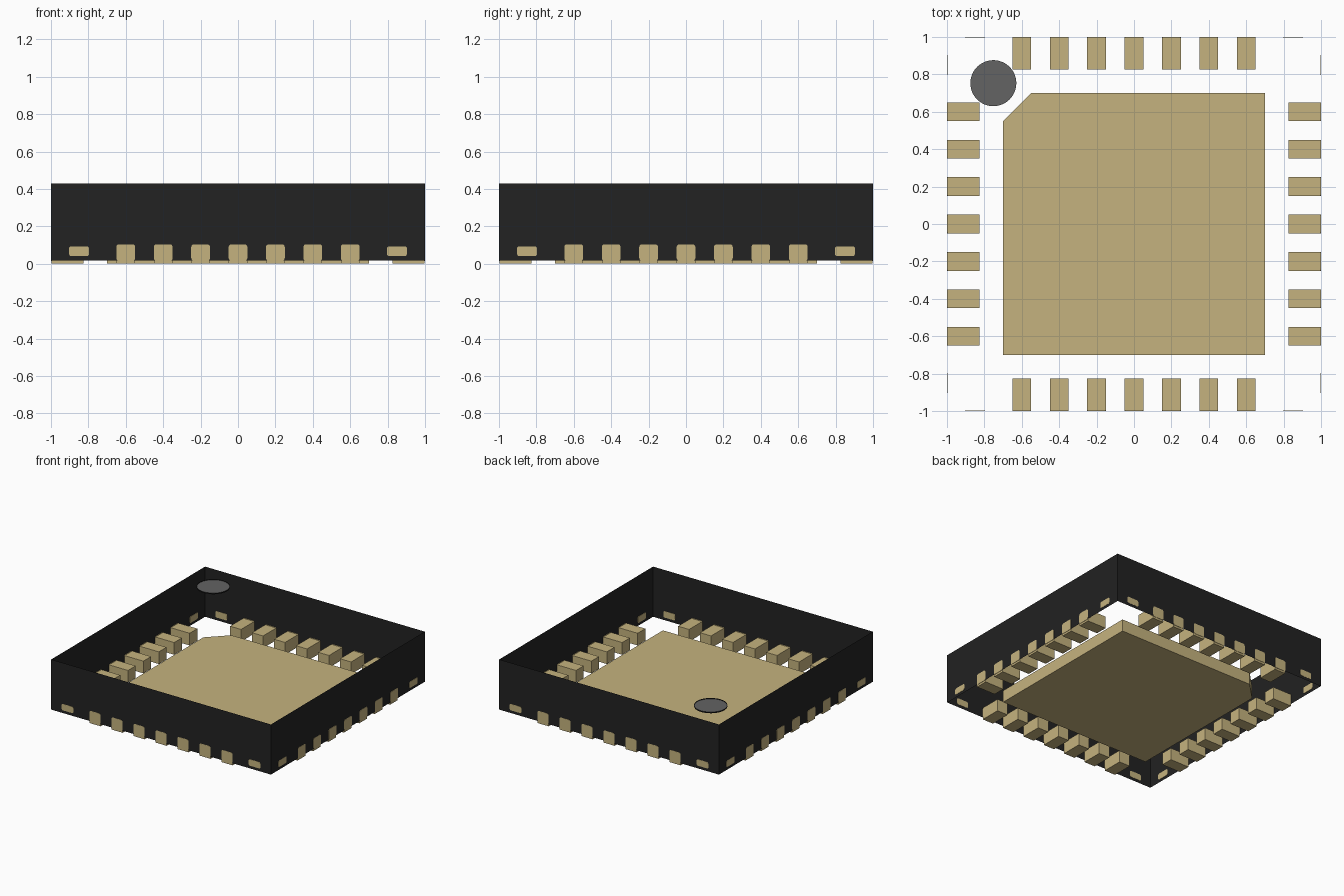
import bpy, bmesh, math
from mathutils import Matrix, Vector

cube = bpy.data.objects.get("Cube")
if cube:
    bpy.data.objects.remove(cube, do_unlink=True)


def material(name, rgb):
    m = bpy.data.materials.new(name)
    m.use_nodes = True
    m.diffuse_color = (*rgb, 1)
    m.node_tree.nodes["Principled BSDF"].inputs["Base Color"].default_value = (*rgb, 1)
    return m


GOLD = material("pale gold", (0.56, 0.45, 0.21))
BLACK = material("black plastic", (0.016, 0.016, 0.016))
GREY = material("marker grey", (0.125, 0.125, 0.125))

BOTTOM, TOP, HALF = 0.018, 0.43, 0.9985   # body height range and half width
PAD_TOP = 0.1


def prism(name, outline, lo, hi, mat, matrix=Matrix(), caps=True):
    """Extrude a 2D outline along local z, then place it with a matrix."""
    bm = bmesh.new()
    low = [bm.verts.new((x, y, lo)) for x, y in outline]
    high = [bm.verts.new((x, y, hi)) for x, y in outline]
    n = len(outline)
    for i in range(n):
        j = (i + 1) % n
        bm.faces.new((low[i], low[j], high[j], high[i]))
    if caps:
        bm.faces.new(low[::-1])
        bm.faces.new(high)
    bm.transform(matrix)
    bmesh.ops.recalc_face_normals(bm, faces=bm.faces)
    mesh = bpy.data.meshes.new(name)
    bm.to_mesh(mesh)
    bm.free()
    mesh.materials.append(mat)
    obj = bpy.data.objects.new(name, mesh)
    bpy.context.collection.objects.link(obj)
    return obj


def rect(x0, x1, y0, y1):
    return [(x0, y0), (x1, y0), (x1, y1), (x0, y1)]


def rounded_rect(cx, cy, w, h, r, steps=4):
    pts = []
    for q, (sx, sy) in enumerate(((1, 1), (-1, 1), (-1, -1), (1, -1))):
        for s in range(steps + 1):
            a = math.radians(90 * (q + s / steps))
            pts.append((cx + sx * (w / 2 - r) + r * math.cos(a),
                        cy + sy * (h / 2 - r) + r * math.sin(a)))
    return pts


def circle(cx, cy, r, n=48):
    return [(cx + r * math.cos(math.tau * i / n), cy + r * math.sin(math.tau * i / n))
            for i in range(n)]


# Body: four thin walls, open above and below
prism("body_walls", rect(-HALF, HALF, -HALF, HALF), BOTTOM, TOP, BLACK, caps=False)

# Central pad with one cut corner
prism("centre_pad", [(-0.7, -0.7), (0.7, -0.7), (0.7, 0.7), (-0.55, 0.7), (-0.7, 0.55)],
      0, PAD_TOP, GOLD)

# Contacts and tie bar ends, repeated around the four sides
stand = Matrix.Rotation(math.pi / 2, 4, 'X')   # outline upright, depth towards -y
for k, side in enumerate(("front", "left", "back", "right")):
    turn = Matrix.Rotation(k * math.pi / 2, 4, 'Z')
    for i in range(7):
        x = -0.6 + 0.2 * i
        prism(f"{side}_contact_{i + 1}", rect(x - 0.05, x + 0.05, -0.997, -0.825),
              0, PAD_TOP, GOLD, turn)
        prism(f"{side}_contact_end_{i + 1}", rounded_rect(x, 0.06, 0.1, 0.088, 0.014),
              0.996, 1.0, GOLD, turn @ stand)
    for i, x in enumerate((-0.85, 0.85)):
        prism(f"{side}_tie_bar_{i + 1}", rounded_rect(x, 0.067, 0.107, 0.053, 0.013),
              0.996, 1.0, GOLD, turn @ stand)

# Corner marker: grey disc in a shallow black rim
prism("marker_rim", circle(-0.752, 0.753, 0.124), TOP - 0.01, TOP, BLACK, caps=False)
disc = prism("marker_disc", circle(-0.752, 0.753, 0.123), TOP - 0.01, TOP - 0.006, GREY)
